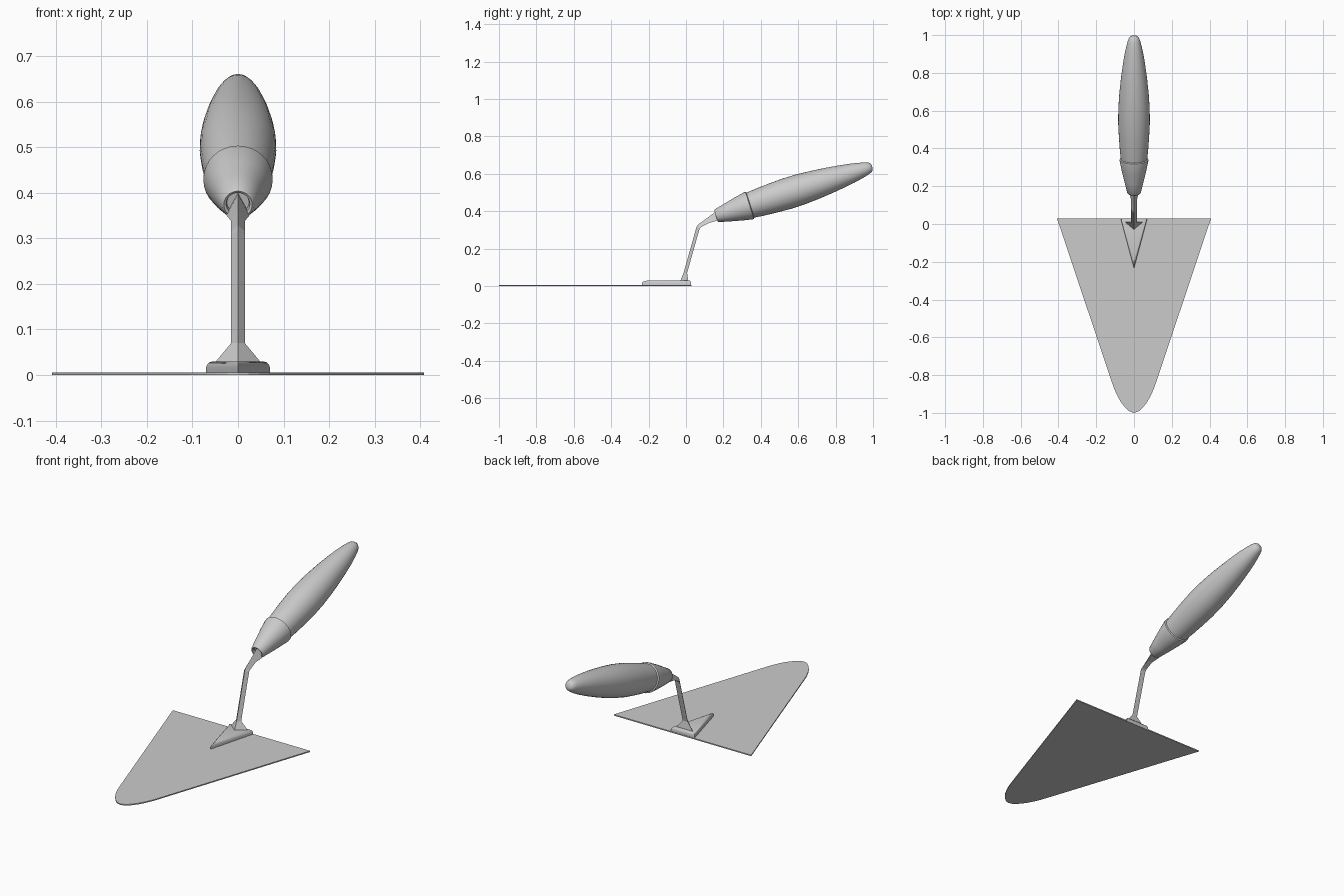
import bpy, bmesh, math

if "Cube" in bpy.data.objects:
    bpy.data.objects.remove(bpy.data.objects["Cube"])

steel = bpy.data.materials.new("steel_grey")
steel.diffuse_color = (0.6, 0.6, 0.6, 1)
steel.use_nodes = True
steel.node_tree.nodes["Principled BSDF"].inputs["Base Color"].default_value = steel.diffuse_color


def loft(name, rings, smooth=None):
    """Skin closed rings of equal length and cap both ends."""
    bm = bmesh.new()
    rows = [[bm.verts.new(p) for p in ring] for ring in rings]
    n = len(rows[0])
    for a, b in zip(rows, rows[1:]):
        for i in range(n):
            j = (i + 1) % n
            bm.faces.new((a[i], a[j], b[j], b[i]))
    bm.faces.new(rows[0])
    bm.faces.new(rows[-1])
    bmesh.ops.recalc_face_normals(bm, faces=bm.faces)
    mesh = bpy.data.meshes.new(name)
    bm.to_mesh(mesh)
    bm.free()
    mesh.materials.append(steel)
    ob = bpy.data.objects.new(name, mesh)
    bpy.context.collection.objects.link(ob)
    if smooth:
        bpy.context.view_layer.objects.active = ob
        ob.select_set(True)
        bpy.ops.object.shade_smooth_by_angle(angle=math.radians(smooth))
        ob.select_set(False)
    return ob


# Blade: thin tapered plate with a rounded nose
half = [(0.408, 0.03), (0.118, -0.835), (0.105, -0.872), (0.088, -0.91),
        (0.068, -0.945), (0.046, -0.973), (0.023, -0.993)]
outline = half + [(0, -1.0)] + [(-x, y) for x, y in reversed(half)]
loft("blade", [[(x, y, z) for x, y in outline] for z in (0, 0.006)])

# Mounting plate: triangle with a rounded upper rim
tri = [(-0.07, 0.028), (0.07, 0.028), (0, -0.235)]
cy = -0.026
plate = [(1, 0.004), (1, 0.017), (0.97, 0.023), (0.89, 0.028), (0.78, 0.030)]
loft("mounting_plate",
     [[(x * s, cy + (y - cy) * s, z) for x, y in tri] for s, z in plate], 35)

# Shank: three-sided bar, ridge in front, flared at the foot and the socket
# (ridge y, ridge z, back y, back z, half width)
shank = [(-0.030, 0.028, 0.012, 0.028, 0.05),
         (-0.013, 0.070, 0.006, 0.070, 0.015),
         (0.056, 0.315, 0.073, 0.308, 0.015),
         (0.064, 0.328, 0.082, 0.316, 0.015),
         (0.115, 0.365, 0.125, 0.338, 0.015),
         (0.155, 0.395, 0.168, 0.350, 0.025),
         (0.185, 0.404, 0.198, 0.359, 0.025)]
loft("shank", [[(0, ry, rz), (w, by, bz), (-w, by, bz)]
               for ry, rz, by, bz, w in shank])

# Grip and ferrule: turned around a tilted axis
tilt = math.radians(17.5)
c, s = math.cos(tilt), math.sin(tilt)


def turned(name, profile, sides=32):
    rings = []
    for t, r in profile:
        rings.append([(r * math.cos(a), 0.163 + t * c - r * math.sin(a) * s,
                       0.375 + t * s + r * math.sin(a) * c)
                      for a in (2 * math.pi * i / sides for i in range(sides))])
    return loft(name, rings, 40)


turned("ferrule", [(0.012, 0.024), (0.0, 0.026), (-0.003, 0.031), (0.003, 0.036),
                   (0.06, 0.050), (0.12, 0.064), (0.178, 0.076), (0.186, 0.076),
                   (0.190, 0.070)])
turned("grip", [(0.182, 0.069), (0.24, 0.075), (0.31, 0.080), (0.39, 0.084),
                (0.47, 0.083), (0.55, 0.078), (0.63, 0.070), (0.70, 0.061),
                (0.76, 0.052), (0.81, 0.042), (0.845, 0.033), (0.862, 0.026),
                (0.870, 0.018), (0.873, 0.008)])
